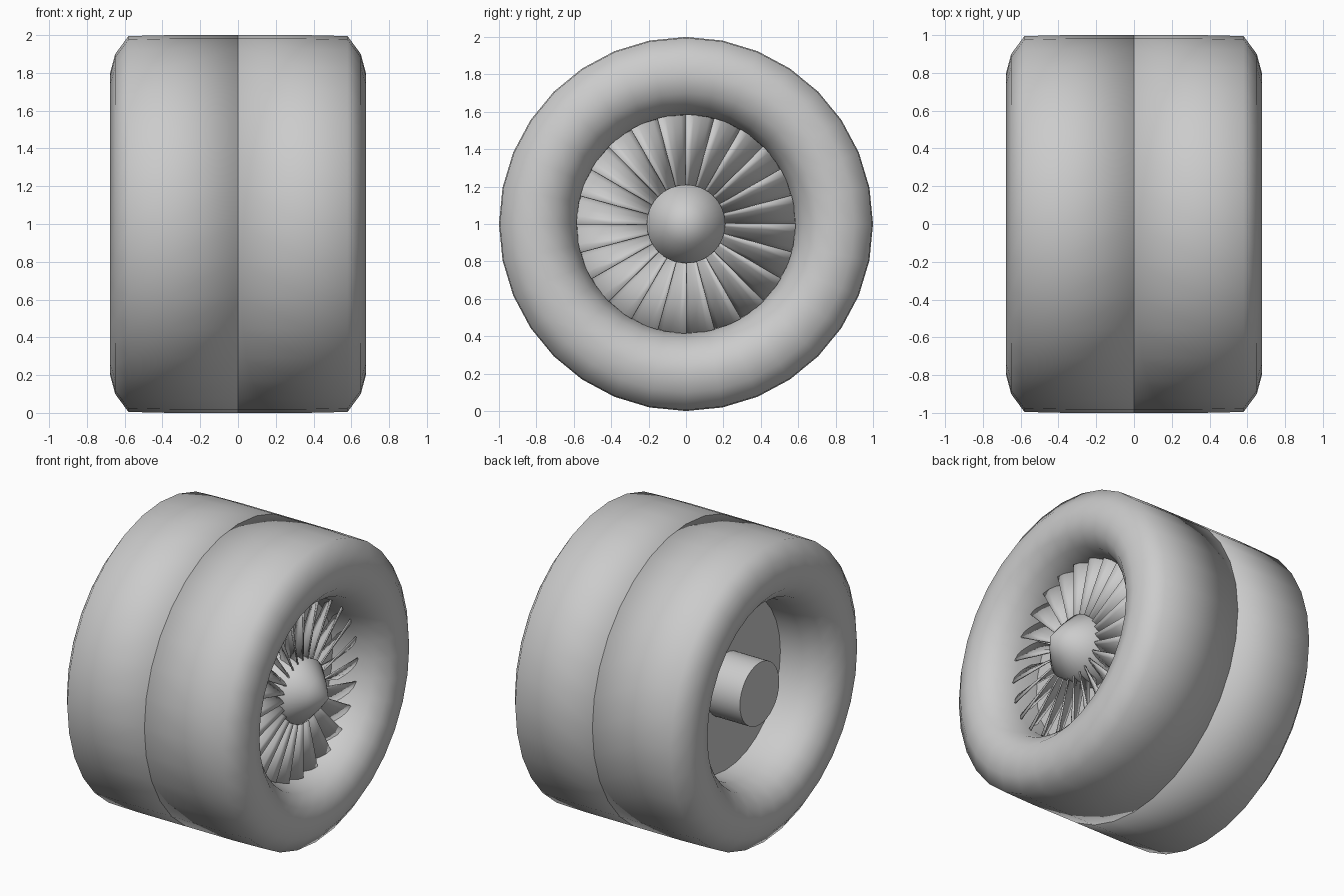
import bpy, bmesh, math
from mathutils import Vector, Matrix

cube = bpy.data.objects.get("Cube")
if cube:
    bpy.data.objects.remove(cube, do_unlink=True)

grey = bpy.data.materials.new("light grey")
grey.use_nodes = True
grey.diffuse_color = (0.6, 0.6, 0.6, 1)
grey.node_tree.nodes["Principled BSDF"].inputs["Base Color"].default_value = (0.6, 0.6, 0.6, 1)

AXIS_HEIGHT = 1.0
SIDES = 32


def add_object(name, bm, angle=None):
    bmesh.ops.remove_doubles(bm, verts=bm.verts, dist=0.0005)
    bmesh.ops.recalc_face_normals(bm, faces=bm.faces)
    mesh = bpy.data.meshes.new(name)
    bm.to_mesh(mesh)
    bm.free()
    mesh.materials.append(grey)
    obj = bpy.data.objects.new(name, mesh)
    bpy.context.collection.objects.link(obj)
    obj.location.z = AXIS_HEIGHT
    for poly in mesh.polygons:
        poly.use_smooth = True
    if angle:
        bpy.ops.object.select_all(action='DESELECT')
        obj.select_set(True)
        bpy.context.view_layer.objects.active = obj
        bpy.ops.object.shade_smooth_by_angle(angle=math.radians(angle))
    return obj


def lathe(name, profile, angle=None, side=1):
    """Spin (x, radius) points about the x axis."""
    bm = bmesh.new()
    verts = [bm.verts.new((x * side, 0, r)) for x, r in profile]
    edges = [bm.edges.new(pair) for pair in zip(verts, verts[1:])]
    bmesh.ops.spin(bm, geom=verts + edges, cent=(0, 0, 0), axis=(1, 0, 0),
                   angle=math.tau, steps=SIDES, use_duplicate=False)
    return add_object(name, bm, angle)


# Two mirrored casing halves, each with a rounded lip and a recessed duct
casing = [(0, 0), (0, 1), (0.36, 1), (0.58, 0.995), (0.65, 0.9), (0.677, 0.8),
          (0.65, 0.7), (0.58, 0.625), (0.46, 0.585), (0.3, 0.58)]
for name, side in (("intake_casing", 1), ("exhaust_casing", -1)):
    lathe(name, casing, side=side)
    lathe(name + "_duct_wall", [(0.3, 0.58), (0.3, 0)], side=side)

# Pointed spinner and long rear hub
lathe("spinner", [(0.3, 0.21), (0.5, 0.21), (0.59, 0.11), (0.677, 0)], 50)
lathe("exhaust_hub", [(-0.3, 0.21), (-0.55, 0.21), (-0.55, 0)], 40)

# Ring of pitched, slightly cupped fan blades
BLADES = 24
bm = bmesh.new()
for i in range(BLADES):
    turn = Matrix.Rotation(math.tau * i / BLADES, 3, 'X')
    rows = []
    for radius in (0.19, 0.39, 0.585):
        row = []
        for t in (0, 0.25, 0.5, 0.75, 1):
            a = t * math.tau / BLADES * 1.1
            x = 0.49 - 0.13 * t ** 1.6
            row.append(bm.verts.new(turn @ Vector((x, radius * math.sin(a), radius * math.cos(a)))))
        rows.append(row)
    for low, high in zip(rows, rows[1:]):
        for j in range(4):
            bm.faces.new((low[j], low[j + 1], high[j + 1], high[j]))
blades = add_object("fan_blades", bm)
solid = blades.modifiers.new("thickness", 'SOLIDIFY')
solid.thickness = 0.008
